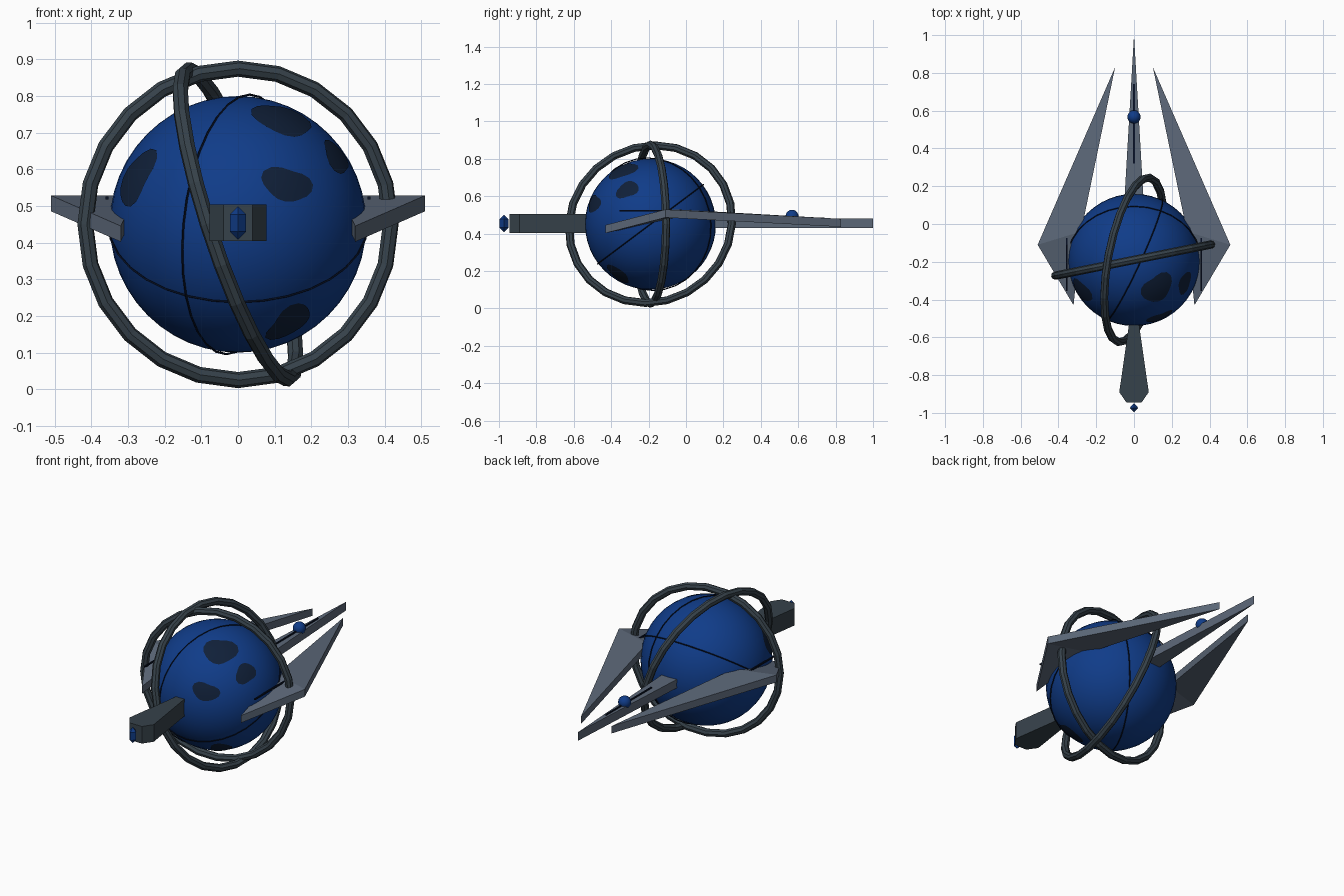
import bpy, bmesh, math, random
from mathutils import Vector

cube = bpy.data.objects.get("Cube")
if cube:
    bpy.data.objects.remove(cube, do_unlink=True)

random.seed(4)
CENTRE = Vector((0, -0.19, 0.45))
RADIUS = 0.35


def material(name, r, g, b):
    m = bpy.data.materials.new(name)
    m.use_nodes = True
    m.diffuse_color = (r, g, b, 1)
    bsdf = next(n for n in m.node_tree.nodes if n.type == "BSDF_PRINCIPLED")
    bsdf.inputs["Base Color"].default_value = (r, g, b, 1)
    bsdf.inputs["Roughness"].default_value = 0.7
    return m


BLUE = material("deep blue", 0.005, 0.045, 0.25)
PATCH = material("dark navy", 0.005, 0.014, 0.04)
LINE = material("near black blue", 0.002, 0.005, 0.018)
SLATE = material("dark slate", 0.037, 0.054, 0.069)
STEEL = material("blue grey", 0.107, 0.138, 0.19)


def finish(name, mat, smooth=False):
    ob = bpy.context.object
    ob.name = name
    ob.data.materials.append(mat)
    if smooth:
        bpy.ops.object.shade_smooth_by_angle()
    return ob


def mesh_object(name, bm, mat):
    bmesh.ops.recalc_face_normals(bm, faces=bm.faces)
    mesh = bpy.data.meshes.new(name)
    bm.to_mesh(mesh)
    bm.free()
    mesh.materials.append(mat)
    ob = bpy.data.objects.new(name, mesh)
    bpy.context.collection.objects.link(ob)
    return ob


def ball(name, loc, r, mat, seg=48):
    bpy.ops.mesh.primitive_uv_sphere_add(segments=seg, ring_count=seg // 2,
                                         radius=r, location=loc)
    return finish(name, mat, True)


def ring(name, normal, major, minor, mat, seg=24, sides=8):
    turn = Vector(normal).to_track_quat('Z', 'Y').to_euler()
    bpy.ops.mesh.primitive_torus_add(location=CENTRE, rotation=turn,
                                     major_segments=seg, minor_segments=sides,
                                     major_radius=major, minor_radius=minor)
    return finish(name, mat)


def plate(name, outline, thick, mat, side=1):
    """Slab from (x, y, middle height) corners, fanned into triangles."""
    bm = bmesh.new()
    up, down = [[bm.verts.new((x * side, y, z + s * thick / 2))
                 for x, y, z in outline] for s in (1, -1)]
    n = len(outline)
    for i in range(1, n - 1):
        bm.faces.new((up[0], up[i], up[i + 1]))
        bm.faces.new((down[0], down[i + 1], down[i]))
    for i in range(n):
        j = (i + 1) % n
        bm.faces.new((up[i], down[i], down[j], up[j]))
    return mesh_object(name, bm, mat)


def bar(name, loc, size, mat):
    bpy.ops.mesh.primitive_cube_add(size=1, location=loc)
    bpy.context.object.scale = size
    return finish(name, mat)


def surface_patch(name, x, z, w, h):
    """Irregular thin patch hugging the front of the globe."""
    bm = bmesh.new()
    depth = math.sqrt(RADIUS ** 2 - x * x - z * z)
    out = Vector((x, -depth, z)).normalized()
    right = Vector((0, 0, 1)).cross(out).normalized()
    up = out.cross(right)
    n, rings = 18, 3
    wave = [random.uniform(0, math.tau) for _ in range(2)]

    def point(u, v):
        p = (out * RADIUS + right * u + up * v).normalized()
        return bm.verts.new(CENTRE + p * (RADIUS + 0.002))

    mid, previous = point(0, 0), None
    for k in range(1, rings + 1):
        loop = []
        for i in range(n):
            a = math.tau * i / n
            r = k / rings * (1 + 0.13 * math.sin(2 * a + wave[0])
                             + 0.1 * math.sin(3 * a + wave[1]))
            loop.append(point(w * r * math.cos(a), h * r * math.sin(a)))
        for i in range(n):
            j = (i + 1) % n
            if previous:
                bm.faces.new((previous[i], loop[i], loop[j], previous[j]))
            else:
                bm.faces.new((mid, loop[i], loop[j]))
        previous = loop
    ob = mesh_object(name, bm, PATCH)
    ob.data.shade_smooth()


# Globe with dark patches
ball("globe", CENTRE, RADIUS, BLUE)
surface_patch("upper_patch", 0.125, 0.29, 0.085, 0.085)
surface_patch("centre_patch", 0.135, 0.11, 0.07, 0.052)
surface_patch("left_patch", 0.27, 0.185, 0.06, 0.055)
surface_patch("right_patch", -0.28, 0.13, 0.075, 0.08)
surface_patch("lower_patch", 0.14, -0.27, 0.065, 0.07)

# Thin seam lines around the globe
ring("tilted_seam", (0, -0.6, 0.8), 0.354, 0.003, LINE, 32, 4)
ring("upright_seam", (1, -0.46, -0.11), 0.356, 0.003, LINE, 32, 4)

# Large outer rings
ring("wide_ring", (-0.2, 1, 0), 0.425, 0.022, SLATE)
ring("leaning_ring", (1, -0.19, 0.33), 0.443, 0.022, SLATE)

# Swept side wings and their short rails
wing = [(0.51, -0.11, 0.507), (0.1, 0.83, 0.457),
        (0.28, -0.04, 0.507), (0.32, -0.43, 0.424)]
for label, side in (("left", 1), ("right", -1)):
    plate(label + "_wing", wing, 0.043, STEEL, side)
    bar(label + "_rail", (0.357 * side, -0.21, 0.522), (0.008, 0.29, 0.008), LINE)

# Tail spike with rail and bead
tail = [(0.05, 0.14, 0.455), (0, 1, 0.455), (-0.05, 0.14, 0.455)]
plate("tail_spike", tail, 0.05, STEEL)
bar("tail_rail", (0, 0.53, 0.482), (0.008, 0.42, 0.008), LINE)
ball("tail_bead", (0, 0.567, 0.492), 0.035, BLUE, 20)

# Front arm, widening towards a chamfered nose
half = [(0.015, -0.45), (0.078, -0.89), (0.04, -0.945)]
arm = [(x, y, 0.454) for x, y in half] + [(-x, y, 0.454) for x, y in reversed(half)]
plate("front_arm", arm, 0.1, SLATE)

# Gem at the nose
bpy.ops.mesh.primitive_uv_sphere_add(segments=4, ring_count=2, radius=1,
                                     location=(0, -0.973, 0.454))
bpy.context.object.scale = (0.026, 0.027, 0.046)
finish("nose_gem", BLUE)
